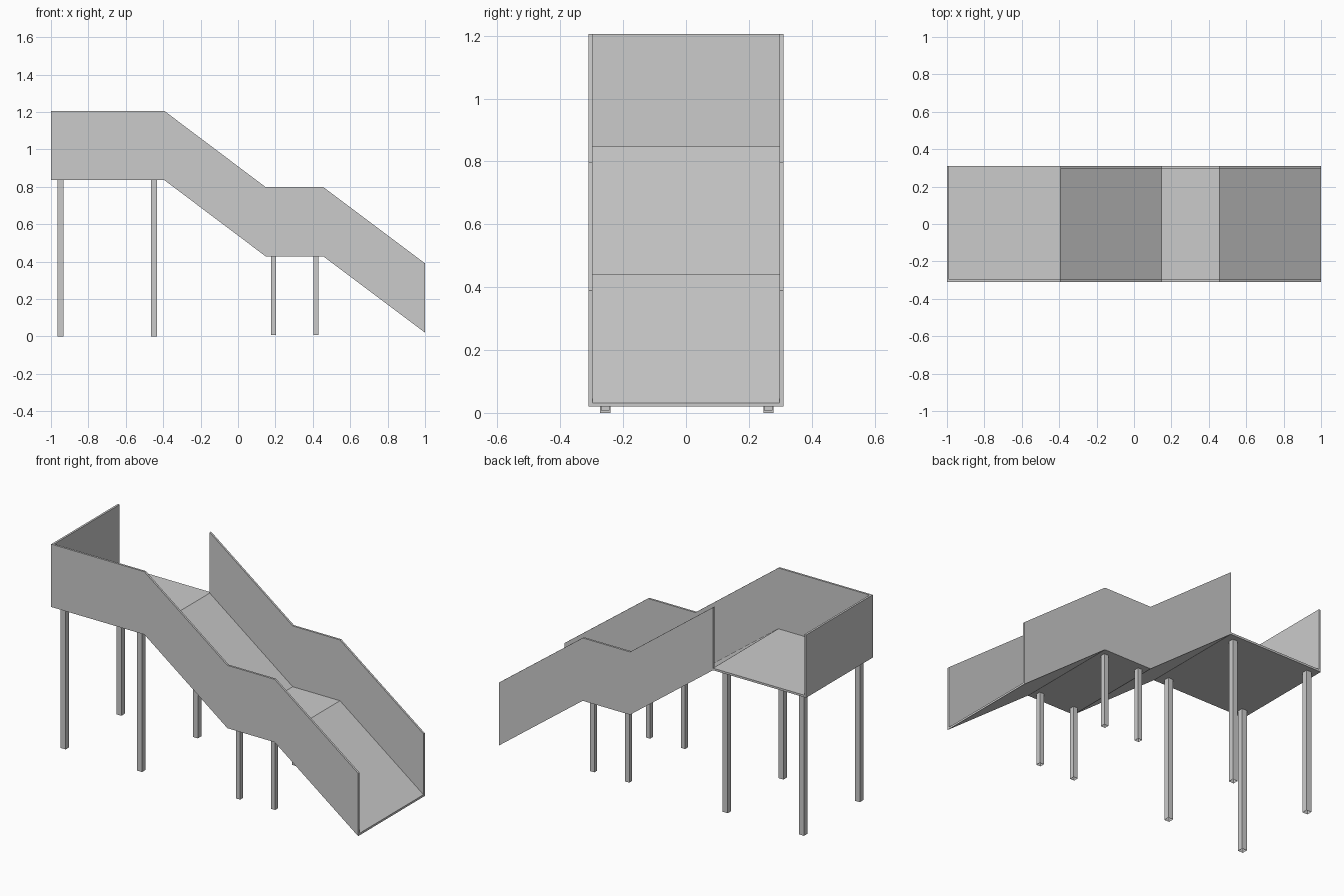
import bpy, bmesh

if "Cube" in bpy.data.objects:
    bpy.data.objects.remove(bpy.data.objects["Cube"])

HALF_W = 0.31      # half of the overall width
T = 0.012          # board thickness
RAIL = 0.37        # overall height of the side panels

# underside line of the walkway, as (x, z)
PATH = [(-1, 0.835), (-0.393, 0.835), (0.148, 0.428), (0.456, 0.428), (1, 0.02)]


def mesh_object(name, bm):
    bmesh.ops.recalc_face_normals(bm, faces=bm.faces)
    me = bpy.data.meshes.new(name)
    bm.to_mesh(me)
    bm.free()
    ob = bpy.data.objects.new(name, me)
    bpy.context.collection.objects.link(ob)
    return ob


def ribbon(name, path, low, high, y0, y1):
    """Solid strip following the path, between two heights above it."""
    bm = bmesh.new()
    rings = [[bm.verts.new((x, y, z + h)) for y, h in
              ((y0, low), (y1, low), (y1, high), (y0, high))] for x, z in path]
    for a, b in zip(rings, rings[1:]):
        for i in range(4):
            j = (i + 1) % 4
            bm.faces.new((a[i], a[j], b[j], b[i]))
    bm.faces.new(rings[0])
    bm.faces.new(rings[-1])
    return mesh_object(name, bm)


def post(name, x, y, w, z0, z1):
    """Square hollow post with open ends."""
    bm = bmesh.new()
    bmesh.ops.create_cube(bm, size=1)
    for v in bm.verts:
        v.co = (x + v.co.x * w, y + v.co.y * w, z1 if v.co.z > 0 else z0)
    bm.normal_update()
    caps = [f for f in bm.faces if abs(f.normal.z) > 0.5]
    bmesh.ops.delete(bm, geom=caps, context='FACES_ONLY')
    return mesh_object(name, bm)


# walkway: landing, ramp, landing, ramp
ribbon("walkway_floor", PATH, 0, T, -HALF_W, HALF_W)

# side panels; the back one leaves the upper landing open
ribbon("front_side_panel", PATH, T, RAIL, -HALF_W, -HALF_W + T)
ribbon("back_side_panel", PATH[1:], T, RAIL, HALF_W - T, HALF_W)

# panel closing the end of the upper landing
ribbon("end_panel", [(-1, 0.835), (-1 + T, 0.835)], T, RAIL, -HALF_W + T, HALF_W)

# support posts under both landings
for label, xs, w, z0, z1 in (("upper", (-0.948, -0.45), 0.032, 0, 0.835),
                             ("lower", (0.19, 0.418), 0.027, 0.007, 0.428)):
    for i, x in enumerate(xs):
        for side, y in (("front", -0.257), ("back", 0.262)):
            post(f"{label}_{side}_post_{i + 1}", x, y, w, z0, z1)
